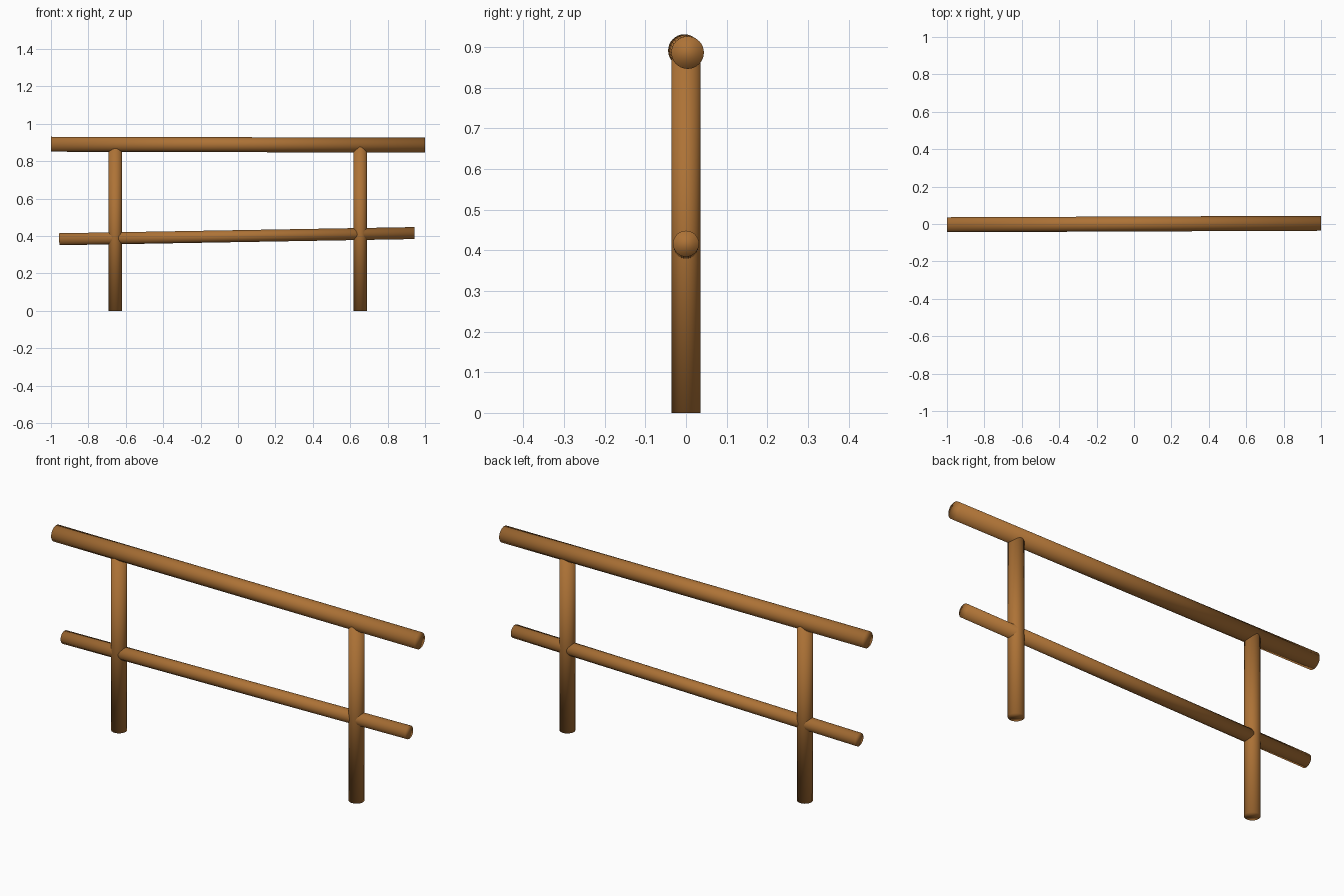
import bpy
import bmesh
from mathutils import Vector

cube = bpy.data.objects.get("Cube")
if cube:
    bpy.data.objects.remove(cube, do_unlink=True)

SIDES = 32
WOOD = (0.42, 0.17, 0.037, 1.0)

# Single warm brown for all timber
wood = bpy.data.materials.new("warm_brown_wood")
wood.use_nodes = True
wood.diffuse_color = WOOD
bsdf = next(n for n in wood.node_tree.nodes if n.type == 'BSDF_PRINCIPLED')
bsdf.inputs["Base Color"].default_value = WOOD


def pole(name, start, end, radius):
    """Round pole between two points, smooth-shaded over its ends."""
    start, end = Vector(start), Vector(end)
    axis = end - start
    bm = bmesh.new()
    bmesh.ops.create_cone(bm, cap_ends=True, segments=SIDES,
                          radius1=radius, radius2=radius, depth=axis.length)
    for face in bm.faces:
        face.smooth = True
    mesh = bpy.data.meshes.new(name)
    bm.to_mesh(mesh)
    bm.free()
    mesh.materials.append(wood)
    obj = bpy.data.objects.new(name, mesh)
    obj.location = (start + end) / 2
    obj.rotation_mode = 'QUATERNION'
    obj.rotation_quaternion = axis.to_track_quat('Z', 'Y')
    bpy.context.collection.objects.link(obj)
    return obj


# Upright posts, their tops sunk into the handrail
for side, x in (("right", -0.656), ("left", 0.654)):
    pole(side + "_post", (x, 0, 0), (x, 0, 0.89), 0.036)

# Handrail, very slightly skewed
pole("top_rail", (-1, -0.004, 0.891), (1, 0.004, 0.886), 0.04)

# Thinner lower rail, rising toward the left end
pole("lower_rail", (-0.956, 0, 0.383), (0.944, 0, 0.416), 0.032)
